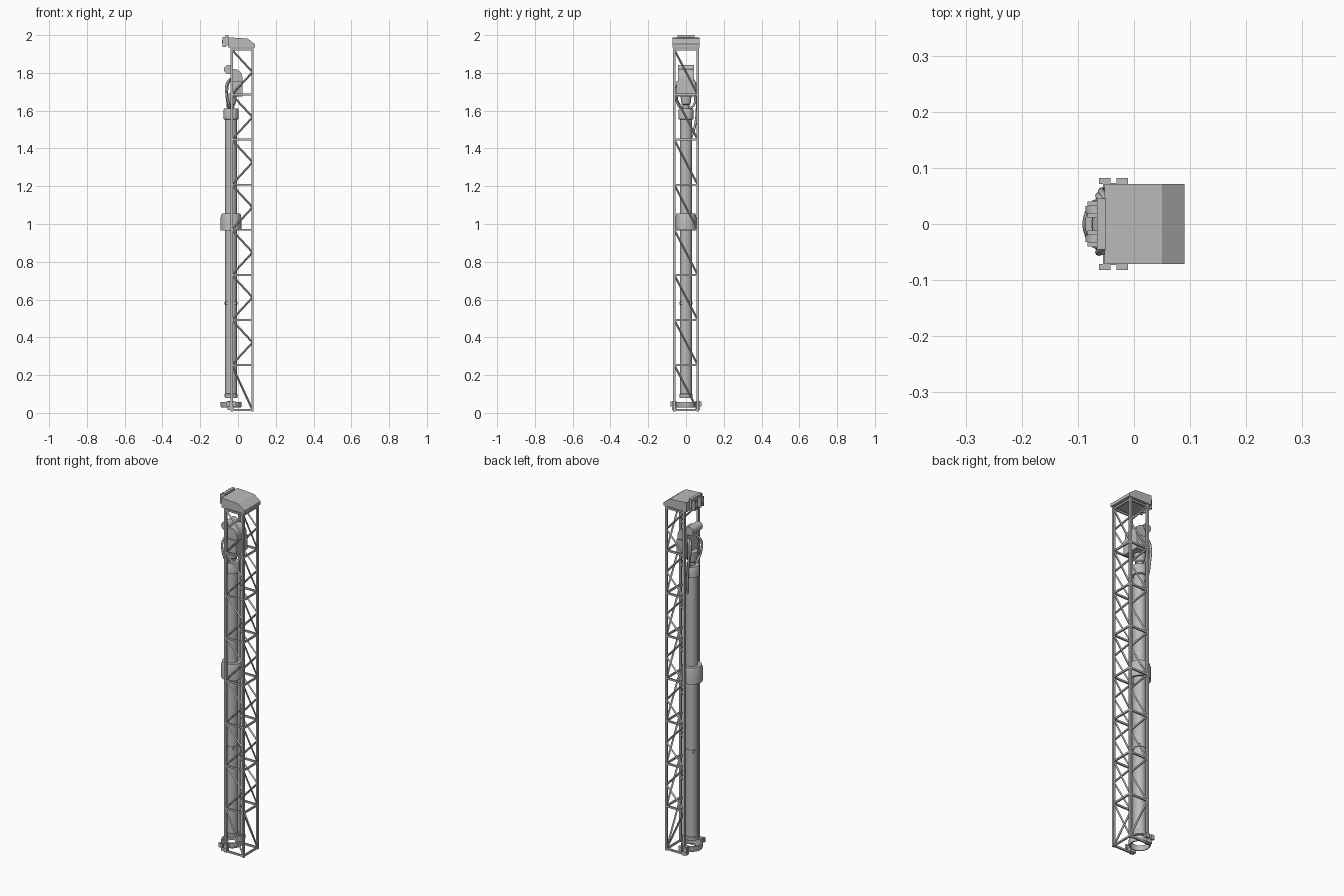
import bpy, bmesh, math
from mathutils import Vector

if "Cube" in bpy.data.objects:
    bpy.data.objects.remove(bpy.data.objects["Cube"])

grey = bpy.data.materials.new("steel grey")
grey.diffuse_color = (0.5, 0.5, 0.5, 1)
grey.use_nodes = True
grey.node_tree.nodes["Principled BSDF"].inputs["Base Color"].default_value = grey.diffuse_color
CX = -0.037          # axis of the drill pipe
PX0, PX1, PY = -0.033, 0.077, 0.062   # mast post centres


def finish(bm, name, smooth=False):
    bmesh.ops.recalc_face_normals(bm, faces=bm.faces)
    me = bpy.data.meshes.new(name)
    bm.to_mesh(me)
    bm.free()
    me.materials.append(grey)
    ob = bpy.data.objects.new(name, me)
    bpy.context.collection.objects.link(ob)
    if smooth:
        bpy.ops.object.select_all(action='DESELECT')
        ob.select_set(True)
        bpy.context.view_layer.objects.active = ob
        bpy.ops.object.shade_smooth_by_angle(angle=math.radians(35))
    return ob


def add_box(bm, x0, x1, y0, y1, z0, z1):
    r = bmesh.ops.create_cube(bm, size=1)
    for v in r['verts']:
        v.co = Vector(((x0 + x1) / 2 + v.co.x * (x1 - x0),
                       (y0 + y1) / 2 + v.co.y * (y1 - y0),
                       (z0 + z1) / 2 + v.co.z * (z1 - z0)))


def add_bar(bm, a, b, w, sides=4):
    a, b = Vector(a), Vector(b)
    r = bmesh.ops.create_cone(bm, cap_ends=True, segments=sides, radius1=w, radius2=w, depth=(b - a).length)
    rot = (b - a).to_track_quat('Z', 'Y')
    for v in r['verts']:
        v.co = rot @ v.co + (a + b) / 2


def lathe(name, profile, segs=32, closed=False):
    bm = bmesh.new()
    rings = []
    for rad, z in profile:
        rings.append([bm.verts.new((CX + rad * math.cos(2 * math.pi * i / segs),
                                    rad * math.sin(2 * math.pi * i / segs), z)) for i in range(segs)])
    pairs = list(zip(rings, rings[1:])) + ([(rings[-1], rings[0])] if closed else [])
    for p, q in pairs:
        for i in range(segs):
            j = (i + 1) % segs
            bm.faces.new((p[i], p[j], q[j], q[i]))
    if not closed:
        bm.faces.new(rings[0])
        bm.faces.new(rings[-1])
    return finish(bm, name, True)


def extrude_xz(name, pts, y, smooth=False):
    bm = bmesh.new()
    f = bm.faces.new([bm.verts.new((x, -y, z)) for x, z in pts])
    r = bmesh.ops.extrude_face_region(bm, geom=[f])
    for v in r['geom']:
        if isinstance(v, bmesh.types.BMVert):
            v.co.y = y
    return finish(bm, name, smooth)


def hose(name, pts, rad):
    cu = bpy.data.curves.new(name, 'CURVE')
    cu.dimensions = '3D'
    cu.bevel_depth, cu.bevel_resolution, cu.use_fill_caps = rad, 2, True
    sp = cu.splines.new('BEZIER')
    sp.bezier_points.add(len(pts) - 1)
    for p, c in zip(sp.bezier_points, pts):
        p.co = c
        p.handle_left_type = p.handle_right_type = 'AUTO'
    cu.materials.append(grey)
    bpy.context.collection.objects.link(bpy.data.objects.new(name, cu))


# lattice mast: posts
levels = [0.015] + [0.254 + 0.2385 * i for i in range(8)]
bm = bmesh.new()
h = 0.006
for x in (PX0, PX1):
    for y in (-PY, PY):
        add_box(bm, x - h, x + h, y - h, y + h, 0.008, 1.94)
finish(bm, "mast_posts")

# lattice mast: level bars and diagonals on three sides
bm = bmesh.new()
for z in levels:
    for y in (-PY, PY):
        add_box(bm, PX0, PX1, y - 0.004, y + 0.004, z - 0.005, z + 0.005)
    add_box(bm, PX1 - 0.004, PX1 + 0.004, -PY, PY, z - 0.005, z + 0.005)
for n, (a, b) in enumerate(zip(levels, levels[1:])):
    add_bar(bm, (PX1, -PY, b), (PX1, PY, a), 0.0055)
    for y in (-PY, PY):
        if n == 0:
            add_bar(bm, (PX0, y, b), (PX1, y, a), 0.0055)
        else:
            m = (a + b) / 2
            add_bar(bm, (PX0, y, b), (PX1, y, m), 0.0055)
            add_bar(bm, (PX1, y, m), (PX0, y, a), 0.0055)
finish(bm, "mast_braces")

# crown cap with sloped rear edge
extrude_xz("crown_cap", [(-0.053, 1.935), (0.09, 1.935), (0.09, 1.952), (0.05, 1.982), (-0.053, 1.988)], 0.0715)

# crown sheave bracket
bm = bmesh.new()
add_box(bm, -0.066, -0.05, -0.045, 0.045, 1.945, 2.0)
for s in (-1, 1):
    for y in (0.016, 0.036):
        add_box(bm, -0.083, -0.064, s * y - 0.004, s * y + 0.004, 1.937, 1.99)
    add_bar(bm, (-0.067, s * 0.02, 1.965), (-0.067, s * 0.032, 1.965), 0.019, 20)
finish(bm, "crown_sheaves", True)

# drill pipe with end collar and joint
lathe("drill_pipe", [(0.025, 0.08), (0.033, 0.08), (0.034, 0.10), (0.031, 0.102), (0.031, 1.56), (0.02, 1.56)])
lathe("pipe_joint", [(0.031, 0.574), (0.034, 0.574), (0.034, 0.588), (0.031, 0.588)])
lathe("pipe_collar", [(0.033, 1.553), (0.039, 1.556), (0.039, 1.606), (0.036, 1.612), (0.02, 1.612)])
bm = bmesh.new()
for k in range(4):
    t = math.pi / 4 + k * math.pi / 2
    x, y = CX + 0.033 * math.cos(t), 0.033 * math.sin(t)
    add_box(bm, x - 0.006, x + 0.006, y - 0.006, y + 0.006, 0.575, 0.588)
finish(bm, "joint_clips")

# hollow middle sleeve
lathe("pipe_sleeve", [(0.046, 0.965), (0.055, 0.965), (0.055, 1.035), (0.05, 1.055), (0.032, 1.055), (0.032, 1.048), (0.046, 1.04)],
      closed=True)

# bottom guide ring and its side clamps
lathe("guide_ring", [(0.047, 0.028), (0.052, 0.028), (0.055, 0.034), (0.055, 0.057), (0.047, 0.057)], closed=True)
bm = bmesh.new()
for s in (-1, 1):
    for x0, x1 in ((-0.062, -0.042), (-0.031, -0.011)):
        y0, y1 = sorted((s * 0.071, s * 0.082))
        add_box(bm, x0, x1, y0, y1, 0.035, 0.06)
    y0, y1 = sorted((s * 0.05, s * 0.073))
    add_box(bm, -0.055, -0.02, y0, y1, 0.015, 0.062)
finish(bm, "guide_clamps")

# top drive housing, with rounded rear top
arc = [(-0.02 + 0.043 * math.sin(t), 1.775 + 0.045 * math.cos(t)) for t in [i * math.pi / 16 for i in range(9)]]
extrude_xz("drive_motor_top", [(-0.04, 1.755)] + [(-0.04, 1.82)] + arc + [(0.023, 1.755)], 0.042, True)
extrude_xz("drive_housing", [(-0.04, 1.675), (0.024, 1.675), (0.024, 1.757), (-0.04, 1.757)], 0.05)
bm = bmesh.new()
add_bar(bm, (-0.05, -0.043, 1.818), (-0.05, 0.043, 1.818), 0.024, 24)
finish(bm, "drive_roller", True)

# tapering neck between housing and collar
lathe("drive_neck", [(0.016, 1.60), (0.018, 1.63), (0.024, 1.635), (0.03, 1.68), (0.03, 1.69)])

# lifting links and loose hose
for s, side in ((-1, "left"), (1, "right")):
    hose("lifting_link_" + side, [(-0.045, s * 0.03, 1.765), (-0.06, s * 0.045, 1.74), (-0.06, s * 0.05, 1.68),
                                  (-0.045, s * 0.038, 1.625), (-0.04, s * 0.012, 1.61)], 0.006)
hose("supply_hose", [(-0.04, 0.035, 1.77), (-0.055, 0.052, 1.73), (-0.052, 0.057, 1.6),
                     (-0.04, 0.045, 1.51), (-0.03, 0.028, 1.46)], 0.006)
